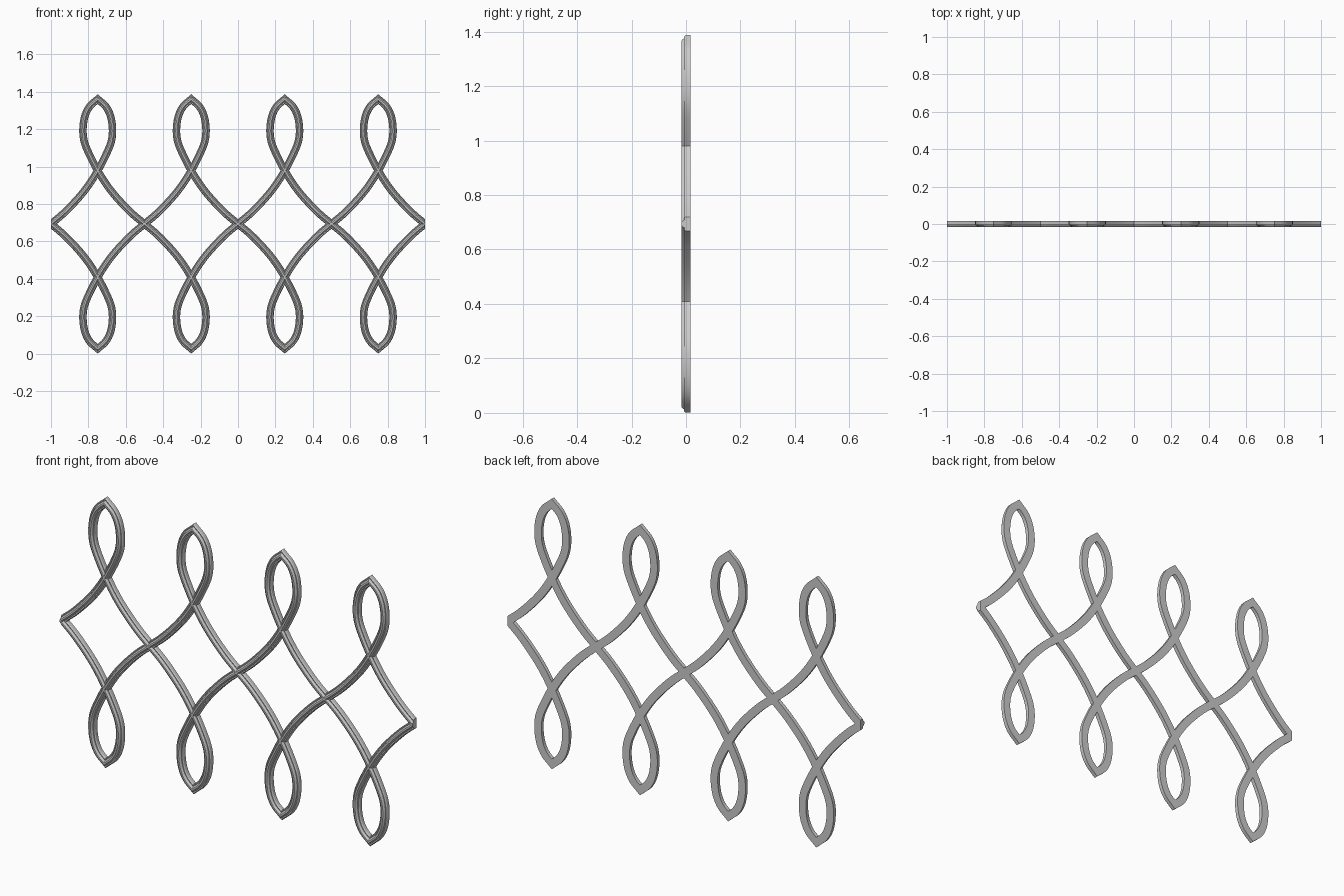
import bpy
from mathutils import Vector

if "Cube" in bpy.data.objects:
    bpy.data.objects.remove(bpy.data.objects["Cube"])

CENTRE_Z = 0.694
STEPS = 5  # subdivisions between path points

# Quarter of a motif: node -> crossing -> loop -> pointed tip (x, z from centre row)
PATH = [Vector(p) for p in [
    (0.25, 0.0), (0.18, 0.059), (0.105, 0.137), (0.05, 0.206), (0.0, 0.285),
    (-0.045, 0.372), (-0.072, 0.44), (-0.079, 0.505), (-0.069, 0.575),
    (-0.043, 0.628), (0.0, 0.667)]]

# Moulded bar section: flat back, raised centre rib, lower side beads (across, depth)
HALF = [(-0.020, 0.0165), (-0.020, -0.001), (-0.016, -0.007),
        (-0.011, -0.005), (-0.008, -0.013), (-0.004, -0.0165)]
SECTION = HALF + [(-u, y) for u, y in reversed(HALF)]


def spline(pts):
    """Catmull-Rom through the points."""
    ext = [2 * pts[0] - pts[1]] + pts + [2 * pts[-1] - pts[-2]]
    out = []
    for i in range(1, len(ext) - 2):
        a, b, c, d = ext[i - 1:i + 3]
        for k in range(STEPS):
            t = k / STEPS
            out.append(0.5 * (2 * b + (c - a) * t + (2 * a - 5 * b + 4 * c - d) * t * t
                              + (3 * b - a - 3 * c + d) * t ** 3))
    return out + [pts[-1]]


LINE = spline(PATH)


def add_strand(verts, faces, cx, sx, sz, cap):
    """Sweep the section along the path, with both ends cut on a vertical plane."""
    base, n, last = len(verts), len(SECTION), len(LINE) - 1
    flip = sx * sz > 0
    for i, p in enumerate(LINE):
        t = (LINE[min(i + 1, last)] - LINE[max(i - 1, 0)]).normalized()
        side = Vector((0, 1 / t.x)) if i in (0, last) else Vector((-t.y, t.x))
        for u, y in SECTION:
            q = p + side * u
            verts.append((cx + sx * q.x, y, CENTRE_Z + sz * q.y))
    for i in range(last):
        for j in range(n):
            a, b = base + i * n + j, base + i * n + (j + 1) % n
            f = [a, b, b + n, a + n]
            faces.append(f[::-1] if flip else f)
    if cap:
        f = list(range(base, base + n))
        faces.append(f if flip else f[::-1])


# Four repeating motifs, each a diamond with a loop above and below
for k in range(4):
    for label, sz in (("upper", 1), ("lower", -1)):
        verts, faces = [], []
        for sx in (-1, 1):
            outer = (k == 0 and sx < 0) or (k == 3 and sx > 0)
            add_strand(verts, faces, -0.75 + 0.5 * k, sx, sz, outer)
        me = bpy.data.meshes.new(f"{label}_loop_{k + 1}")
        me.from_pydata(verts, [], faces)
        ob = bpy.data.objects.new(me.name, me)
        bpy.context.collection.objects.link(ob)
        bpy.ops.object.select_all(action='DESELECT')
        ob.select_set(True)
        bpy.context.view_layer.objects.active = ob
        bpy.ops.object.shade_smooth_by_angle(angle=0.5)
